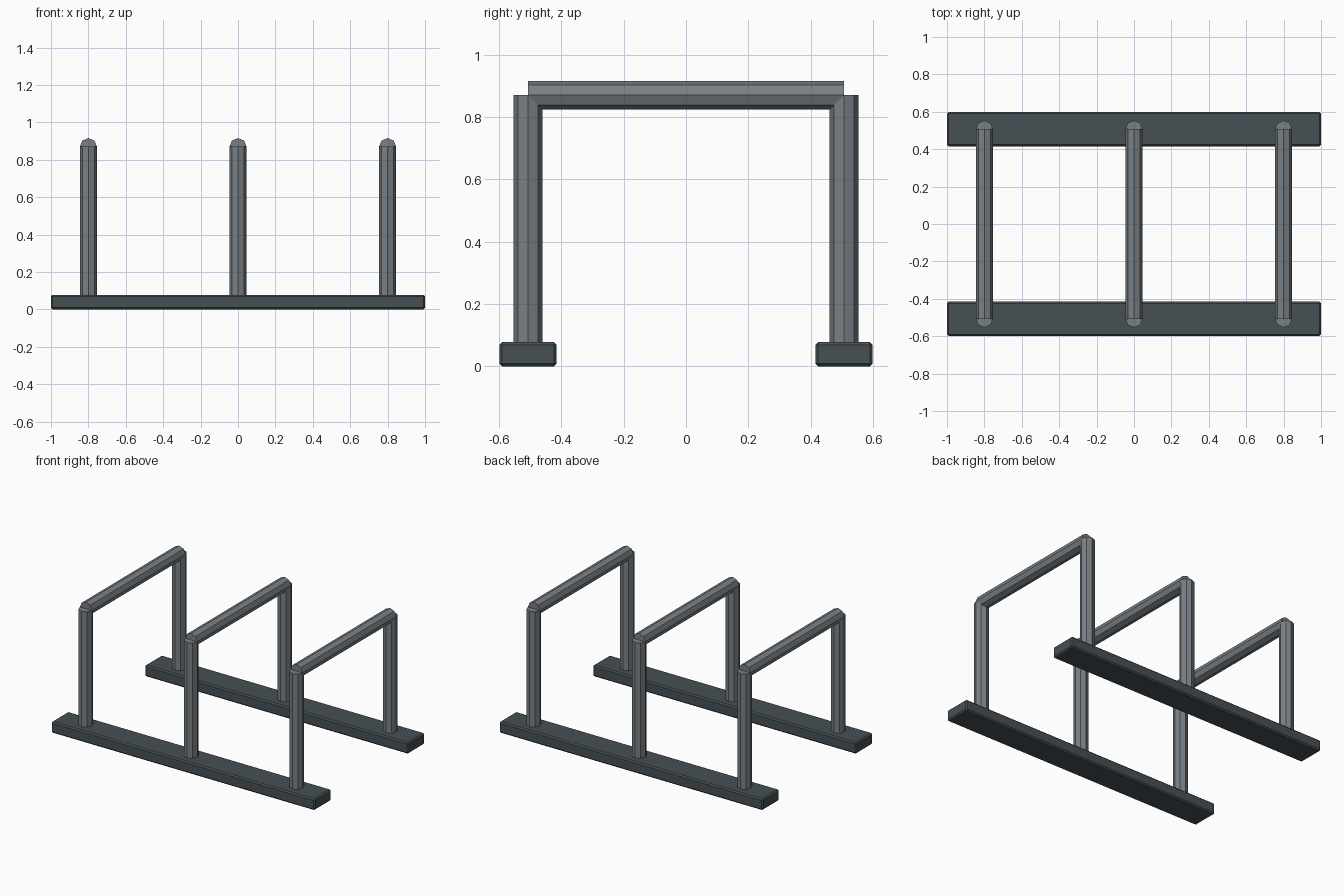
import bpy, math

if "Cube" in bpy.data.objects:
    bpy.data.objects.remove(bpy.data.objects["Cube"])

def material(name, color):
    m = bpy.data.materials.new(name)
    m.diffuse_color = (*color, 1)
    m.use_nodes = True
    m.node_tree.nodes["Principled BSDF"].inputs["Base Color"].default_value = m.diffuse_color
    return m

steel = material("grey_steel", (0.19, 0.216, 0.235))
dark = material("dark_slate", (0.061, 0.08, 0.09))

R, Y, TOP, RAIL_H = 0.046, 0.507, 0.87, 0.078

def tube(name, loc, length, rot=(0, 0, 0)):
    # eight-sided flat-shaded tube with a vertex on each axis
    bpy.ops.mesh.primitive_cylinder_add(vertices=8, radius=R, depth=length, location=loc, rotation=rot)
    o = bpy.context.object
    o.name = name
    o.data.materials.append(steel)

# bevelled ground rails
for side, label in ((-1, "front"), (1, "back")):
    bpy.ops.mesh.primitive_cube_add(size=1, location=(0, side * Y, RAIL_H / 2))
    rail = bpy.context.object
    rail.name = label + "_rail"
    rail.scale = (2, 0.184, RAIL_H)
    bpy.ops.object.transform_apply(location=False, rotation=False, scale=True)
    bevel = rail.modifiers.new("bevel", 'BEVEL')
    bevel.width = 0.009
    bevel.segments = 1
    rail.data.materials.append(dark)

# three hoops: two posts and a top bar each
bottom = 0.04
for i, x in enumerate((-0.8, 0, 0.8), 1):
    for side, label in ((-1, "front"), (1, "back")):
        tube(f"{label}_post_{i}", (x, side * Y, (bottom + TOP) / 2), TOP - bottom)
    tube(f"top_bar_{i}", (x, 0, TOP), 2 * Y, (math.pi / 2, 0, 0))
